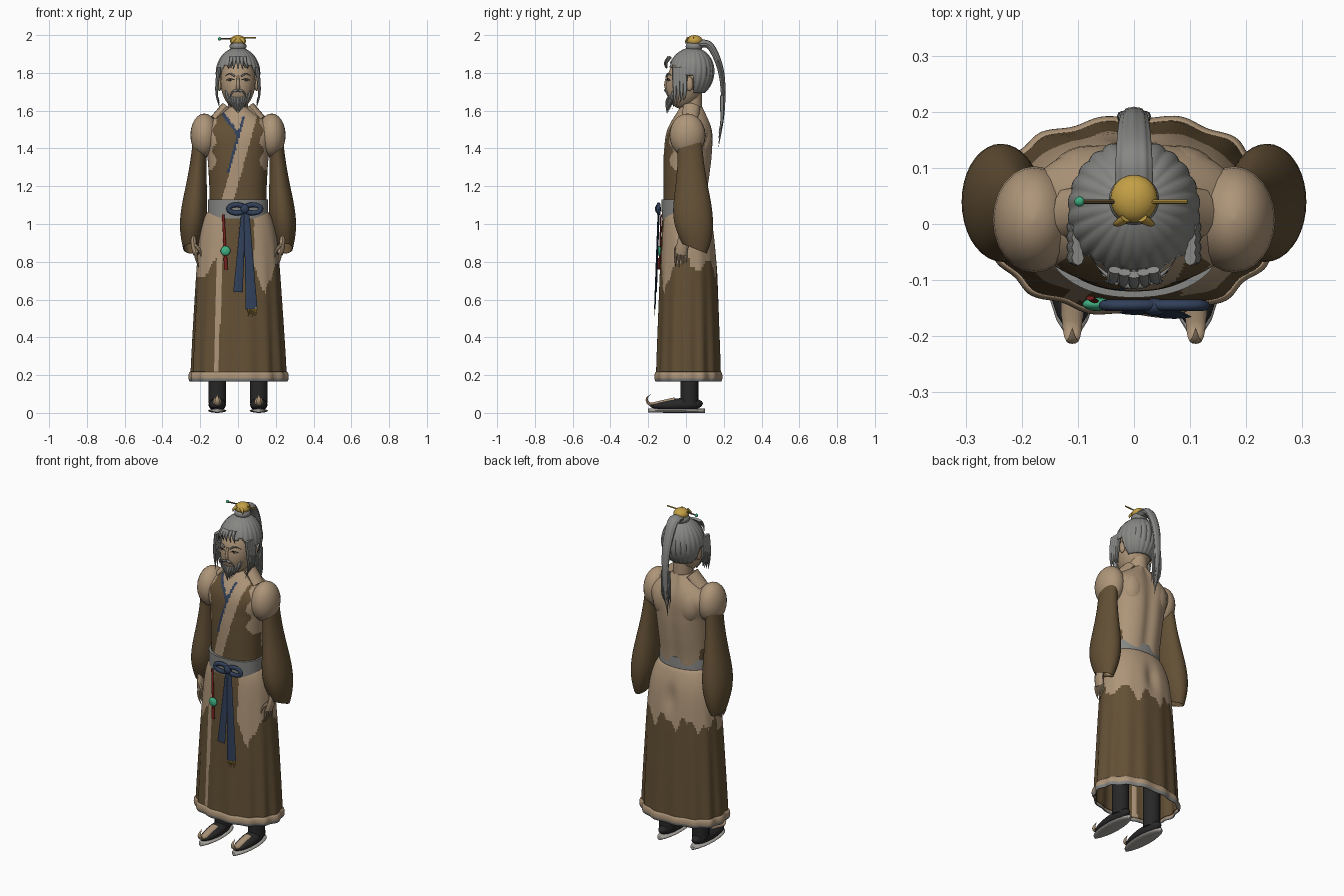
import bpy, bmesh, math
from math import sin, cos, pi, exp, sqrt
from mathutils import Vector

cube = bpy.data.objects.get("Cube")
if cube:
    bpy.data.objects.remove(cube)


def material(name, red, green, blue):
    mat = bpy.data.materials.new(name)
    mat.use_nodes = True
    mat.diffuse_color = (red, green, blue, 1)
    mat.node_tree.nodes["Principled BSDF"].inputs["Base Color"].default_value = (red, green, blue, 1)
    return mat


BROWN = material("robe brown", .125, .08, .036)
TAN = material("skin tan", .42, .3, .19)
GREY = material("hair grey", .24, .24, .23)
NAVY = material("ribbon navy", .03, .05, .1)
GOLD = material("ornament gold", .55, .35, .06)
JADE = material("jade green", .05, .43, .22)
BLACK = material("shoe black", .02, .02, .02)
SOLE = material("sole grey", .4, .38, .35)
RED = material("tassel red", .19, .015, .012)
parts = []


def follow(points, t):
    """Point at t on a smooth curve through evenly spaced points."""
    pts = [Vector(p) for p in points]
    pts = [pts[0] * 2 - pts[1]] + pts + [pts[-1] * 2 - pts[-2]]
    i = min(int(t * (len(pts) - 3)), len(pts) - 4)
    u = t * (len(pts) - 3) - i
    a, b, c, d = pts[i:i + 4]
    return b + (c - a) * u / 2 + (a * 2 - b * 5 + c * 4 - d) * u * u / 2 + ((b - c) * 3 + d - a) * u ** 3 / 2


# Section sizes along a tube
def dome(t):
    return 2 * sqrt(max(0, t * (1 - t)))


def even(wide, deep=None):
    return lambda t: (wide, deep or wide)


def pointed(wide, deep=None):
    return lambda t: (wide * (1 - t * t), (deep or wide) * (1 - t * t))


def oval(wide, deep):
    return lambda t: (wide * dome(t), deep * dome(t))


def tube(name, path, mats, size, seg=12, steps=10, flat=False, fold=None, rule=None, mirror=False,
         cap=True, drop=None, slant=0, ref=None, power=1, shell=0):
    """Loft elliptical sections along a path, with an optional mirrored copy."""
    mats = mats if isinstance(mats, list) else [mats]
    for side, tag in ((1, "left_"), (-1, "right_")) if mirror else ((1, ""),):
        bm = bmesh.new()
        rows = []
        for i in range(steps + 1):
            t = (1 - cos(pi * i / steps)) / 2
            centre = follow(path, t)
            along = (follow(path, min(t + .01, 1)) - follow(path, max(t - .01, 0))).normalized()
            if flat:
                u, v = Vector((1, 0, 0)), Vector((0, 1, 0))
            else:
                u = Vector(ref or ((0, 1, 0) if abs(along.x) > .9 else (1, 0, 0)))
                u = (u - along * u.dot(along)).normalized()
                v = along.cross(u)
            wide, deep = (max(s, .0005) for s in size(t))
            row = []
            for k in range(seg):
                angle = 2 * pi * k / seg
                ca, sa = (math.copysign(abs(q) ** power, q) for q in (cos(angle), sin(angle)))
                offset = u * wide * ca + v * deep * sa
                if fold:
                    offset *= fold(angle, centre.z)
                p = centre + offset
                row.append(bm.verts.new((p.x * side, p.y, p.z - slant * offset.y * t ** 3)))
            rows.append(row)
        for low, high in zip(rows, rows[1:]):
            for k in range(seg):
                n = (k + 1) % seg
                bm.faces.new((low[k], low[n], high[n], high[k]))
        if cap:
            bm.faces.new(rows[0])
            bm.faces.new(rows[-1])
        bmesh.ops.recalc_face_normals(bm, faces=bm.faces)
        if rule:
            for face in bm.faces:
                face.material_index = mats.index(rule(face.calc_center_median()))
        if drop:
            gone = [face for face in bm.faces if drop(face.calc_center_median())]
            bmesh.ops.delete(bm, geom=gone, context="FACES")
        mesh = bpy.data.meshes.new(tag + name)
        bm.to_mesh(mesh)
        bm.free()
        for mat in mats:
            mesh.materials.append(mat)
        part = bpy.data.objects.new(tag + name, mesh)
        bpy.context.collection.objects.link(part)
        if shell:
            part.modifiers.new("thickness", "SOLIDIFY").thickness = shell
        parts.append(part)


def ball(name, x, y, z, wide, deep, tall, mat, mirror=False):
    tube(name, [(x, y, z - tall), (x, y, z + tall)], mat, oval(wide, deep), seg=24, steps=12, flat=True, mirror=mirror)


# Upper robe with crossed lapel, bare back and sides
def robe_colour(c):
    if c.y > 0:
        return BROWN if c.z < 1.19 and c.y < .06 else TAN
    lapel = c.x + .37 - c.z * .28
    collar = c.x - 1.11 + c.z * .75
    if abs(lapel) < .032 or c.z > 1.59:
        return TAN
    if -.046 < lapel < 0 and 1.27 < c.z < 1.57:
        return NAVY
    if lapel < 0 and c.z > 1.46 and collar > -.014:
        return NAVY if collar < .008 else TAN
    edge = .125 + .012 * sin(c.z * 60) + (.06 if c.z < 1.28 else 0)
    return BROWN if abs(c.x) < edge else TAN


def spine_groove(angle, z):
    return 1 - .1 * exp(-((angle - pi / 2) / .2) ** 2)


body_sizes = [(.15, .11), (.15, .115), (.155, .125), (.165, .13), (.19, .12), (.05, .06)]
tube("upper_robe", [(0, -.012, 1.02), (0, .03, 1.62)], [BROWN, TAN, NAVY], lambda t: follow(body_sizes, t),
     seg=160, steps=80, flat=True, rule=robe_colour, fold=spine_groove, power=.9)
ball("shoulder", .178, .008, 1.47, .074, .095, .115, TAN, mirror=True)
ball("shoulder_blade", .08, .085, 1.45, .07, .055, .1, TAN, mirror=True)
tube("collar", [(.12, .02, 1.55), (.06, .03, 1.62)], TAN, even(.03, .045), mirror=True)


# Long folded skirt with trimmed hem
def skirt_folds(angle, z):
    fullness = max(0, min(1, 1.4 * (1 - z)))
    cleft = exp(-((angle - pi / 2) / .16) ** 2 - ((z - .9) / .08) ** 2)
    return 1 + fullness * (.022 * cos(14 * angle + .6) + .012 * cos(5 * angle)) - .12 * cleft


def skirt_colour(c):
    ragged = .03 * sin(45 * c.x) + .02 * sin(90 * c.x + 57 * c.y)
    if c.y < 0 and abs(c.x + .125 - .035 * c.z) < .014:
        return TAN
    if c.y > .02:
        limit = .77 + ragged
    elif c.x > .085:
        limit = .63 + 2.5 * abs(c.x - .145) + ragged / 2
    elif c.x < -.08:
        limit = .89 + .8 * c.x + ragged / 2
    else:
        limit = 2
    return TAN if c.z > limit else BROWN


tube("skirt", [(0, 0, 1.07), (0, .012, .9), (0, .014, .55), (0, .014, .19)], [BROWN, TAN],
     lambda t: (.15 + .1 * sqrt(t), .11 + .06 * sqrt(t)), seg=160, steps=100, flat=True,
     fold=skirt_folds, rule=skirt_colour, cap=False, power=.9, shell=.004)
tube("skirt_hem", [(0, .014, .165), (0, .014, .218)], [TAN, GREY],
     lambda t: (.25 + .01 * dome(t), .168 + .01 * dome(t)), seg=160, flat=True, fold=skirt_folds,
     rule=lambda c: GREY if c.z < .185 else TAN, cap=False, power=.9, shell=.005)

# Belt, bow, ribbons and pendant
tube("belt", [(0, -.01, 1.03), (0, -.014, 1.13)], GREY, even(.16, .117), seg=64, flat=True, power=.9)
for tag, side in (("left", 1), ("right", -1)):
    turns = [2 * pi * k / 12 for k in range(13)]
    loop = [(.036 + side * .043 * (1 - cos(a)), -.145, 1.08 + .022 * sin(a)) for a in turns]
    tube(tag + "_bow_loop", loop, NAVY, even(.01, .013), steps=24, ref=(0, 1, 0))
ball("bow_knot", .036, -.148, 1.08, .022, .016, .025, NAVY)
tube("short_ribbon", [(.03, -.143, 1.07), (0, -.158, .64)], NAVY, lambda t: (.012 + .013 * t, .004))
tube("long_ribbon", [(.045, -.146, 1.07), (.072, -.165, .55)], NAVY, lambda t: (.014 + .017 * t, .004))
for k in range(5):
    x = .055 + .01 * k
    tube("gold_tassel", [(x, -.165, .56), (x, -.166, .51)], GOLD, pointed(.005, .003), seg=6)
tube("pendant_cord", [(-.078, -.132, 1.05), (-.066, -.14, .8)], RED, even(.007, .004))
ball("jade_pendant", -.066, -.143, .858, .026, .012, .026, JADE)
tube("red_tassel", [(-.066, -.142, .82), (-.064, -.144, .76)], RED, even(.01, .006))


# Wide sleeves with slanted openings
def sleeve_size(t):
    bulge = sin(pi * t * t)
    return .04 + .03 * bulge, .065 + .04 * bulge


tube("sleeve", [(.2, .02, 1.44), (.25, .045, .87)], BROWN, sleeve_size, seg=36, steps=30, flat=True,
     mirror=True, cap=False, slant=.4, shell=.003)

# Hands
tube("hand", [(.24, .01, 1), (.235, -.015, .9), (.222, -.028, .84)], TAN, even(.016, .032), mirror=True)
for k in range(4):
    y = -.055 + .018 * k
    tube("finger", [(.224, y, .85), (.219, y, .81), (.207, y, .765 + .006 * abs(k - 1))], TAN,
         pointed(.009), seg=8, mirror=True)
tube("thumb", [(.228, -.04, .89), (.203, -.055, .86), (.19, -.058, .81)], TAN, pointed(.01), seg=8, mirror=True)

# Legs, shoes with curled toes, soles
FOOT = .11
tube("leg", [(FOOT, .018, .05), (FOOT, .018, .5)], BLACK, even(.047), seg=20, flat=True, mirror=True)
tube("shoe", [(FOOT, .09, .05), (FOOT, -.19, .035)], BLACK,
     lambda t: (.046 * dome(t), .045 * dome(t) * (1 - t / 2)), seg=20, mirror=True)
tube("sole", [(FOOT, .1, .011), (FOOT, -.2, .012)], SOLE, lambda t: (.048 * dome(t), .011), seg=20, mirror=True)
tube("toe_curl", [(FOOT, -.06, .07), (FOOT, -.13, .055), (FOOT, -.19, .046), (FOOT, -.208, .075), (FOOT, -.185, .1)],
     TAN, pointed(.022, .012), steps=16, mirror=True)

# Neck, head and face
tube("neck", [(0, .03, 1.57), (0, .03, 1.73)], TAN, even(.052, .055), seg=24, flat=True)
tube("head", [(0, -.02, 1.61), (0, .02, 1.9)], TAN, oval(.092, .105), seg=40, steps=20, flat=True)
tube("nose", [(0, -.098, 1.785), (0, -.108, 1.735), (0, -.1, 1.715)], TAN, lambda t: (.006 + .006 * t, .008))
ball("eye_white", .04, -.09, 1.762, .017, .007, .005, SOLE, mirror=True)
ball("pupil", .04, -.094, 1.762, .006, .005, .006, BLACK, mirror=True)
tube("eyelid", [(.02, -.1, 1.763), (.04, -.097, 1.77), (.06, -.084, 1.762)], BLACK, even(.002), seg=6, mirror=True)
tube("eyebrow", [(.018, -.103, 1.783), (.045, -.093, 1.797), (.072, -.069, 1.78)], GREY, pointed(.005), mirror=True)
ball("ear", .098, .018, 1.742, .012, .02, .038, TAN, mirror=True)

# Moustache and beard strands
tube("moustache", [(.003, -.11, 1.708), (.03, -.104, 1.698), (.05, -.088, 1.655)], GREY, pointed(.007), mirror=True)
for k in range(-4, 5):
    out = abs(k)
    tube("beard_strand", [(.015 * k, -.086 + .007 * out, 1.667 + .011 * out),
                          (.013 * k, -.1 + .006 * out, 1.64 + .006 * out),
                          (.007 * k, -.1 + .005 * out, 1.58 + .009 * out)], GREY, pointed(.013), seg=8)


# Ribbed hair cap with an opening for the face and ears
def bare(c):
    if c.y < -.01 and abs(c.x) < .093:
        return c.z < 1.845 - .8 * max(0, abs(c.x) - .045) + .016 * sin(abs(c.x) * 110)
    return c.z < (1.785 if c.y < .04 else 1.69)


tube("hair_cap", [(0, .035, 1.935), (0, .015, 1.66)], GREY, oval(.115, .122), seg=144, steps=40, flat=True,
     drop=bare, fold=lambda angle, z: 1 + .035 * abs(sin(12 * angle)), shell=.004)
for k in range(4):
    y = -.06 + .018 * k
    tube("side_lock", [(.1, y, 1.83), (.11, y, 1.75), (.112, y, 1.68), (.097, y - .01, 1.61 + .014 * k)], GREY,
         pointed(.011, .014), seg=8, mirror=True)
for k in range(-2, 3):
    bend = .004 * abs(k)
    tube("fringe_tuft", [(.017 * k, bend - .09, 1.885), (.02 * k, bend - .11, 1.855), (.026 * k, bend - .108, 1.82)],
         GREY, pointed(.012, .008), seg=8)

# Top knot, ornament, hairpin
ball("top_knot", 0, .043, 1.94, .045, .045, .03, GREY)
ball("gold_crown", 0, .045, 1.97, .042, .043, .03, GOLD)
tube("crown_leaf", [(.015, .01, 1.985), (.03, 0, 1.968), (.033, 0, 1.95)], GOLD, pointed(.01, .006), mirror=True)
tube("hairpin", [(-.095, .04, 1.98), (.095, .04, 1.987)], [BROWN, GOLD], even(.004), seg=8,
     rule=lambda c: BROWN if c.x < 0 else GOLD)
ball("hairpin_bead", -.097, .04, 1.98, .009, .009, .009, JADE)

# Ponytail and loose ends
tube("ponytail", [(0, .06, 1.955), (0, .13, 1.94), (0, .187, 1.8), (0, .196, 1.6), (0, .172, 1.4)], GREY,
     pointed(.032, .019), seg=48, steps=30, fold=lambda angle, z: 1 + .1 * abs(sin(5 * angle)))
for k in range(-2, 3):
    tube("ponytail_strand", [(.01 * k, .19, 1.68), (.012 * k, .19, 1.55), (.01 * k, .172, 1.42 + .03 * abs(k))], GREY,
         pointed(.008, .011), seg=8)

# Smooth shading with sharp edges kept
bpy.ops.object.select_all(action="DESELECT")
for part in parts:
    part.select_set(True)
bpy.context.view_layer.objects.active = parts[0]
bpy.ops.object.shade_smooth_by_angle(angle=math.radians(40))
